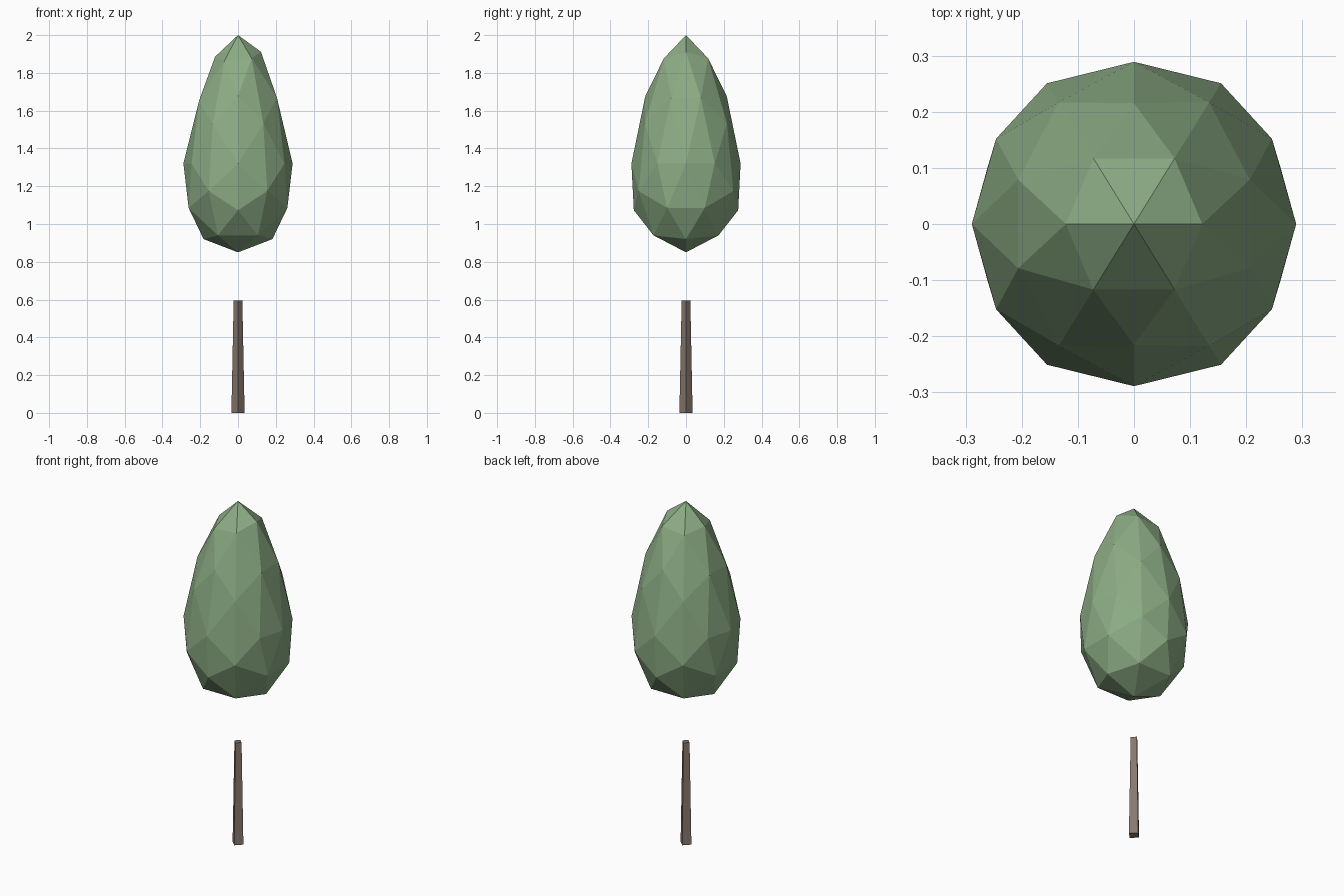
import bpy, bmesh
from math import radians
from mathutils import Matrix

if "Cube" in bpy.data.objects:
    bpy.data.objects.remove(bpy.data.objects["Cube"])


def finish(bm, name, color):
    bmesh.ops.recalc_face_normals(bm, faces=bm.faces)
    mesh = bpy.data.meshes.new(name)
    bm.to_mesh(mesh)
    bm.free()
    mat = bpy.data.materials.new(name + "_color")
    mat.diffuse_color = color
    mat.use_nodes = True
    mat.node_tree.nodes["Principled BSDF"].inputs["Base Color"].default_value = mat.diffuse_color
    mesh.materials.append(mat)
    obj = bpy.data.objects.new(name, mesh)
    bpy.context.collection.objects.link(obj)
    return obj


# Trunk: four-sided tapered post with its corners on the axes
bm = bmesh.new()
bmesh.ops.create_cone(bm, cap_ends=True, segments=4, radius1=0.035, radius2=0.023,
                      depth=0.594, matrix=Matrix.Translation((0, 0, 0.297)))
finish(bm, "trunk", (0.24, 0.19, 0.155, 1))

# Foliage: faceted icosphere turned so an edge midpoint points up, shaped into an egg
bm = bmesh.new()
bmesh.ops.create_icosphere(bm, subdivisions=2, radius=1,
                           matrix=Matrix.Rotation(radians(-31.717), 4, 'Y'))
for v in bm.verts:
    x, y, z = v.co.normalized()
    r = 0.289 - 0.068 * z                      # wider towards the bottom
    height = 0.68 if z > 0 else 0.47           # taller upper half
    lean = 0.15 * x * r * max(z, 0) ** 2       # slight unevenness at the crown
    v.co = (x * r, y * r, 1.32 + height * z + lean)
finish(bm, "foliage", (0.26, 0.41, 0.23, 1))
